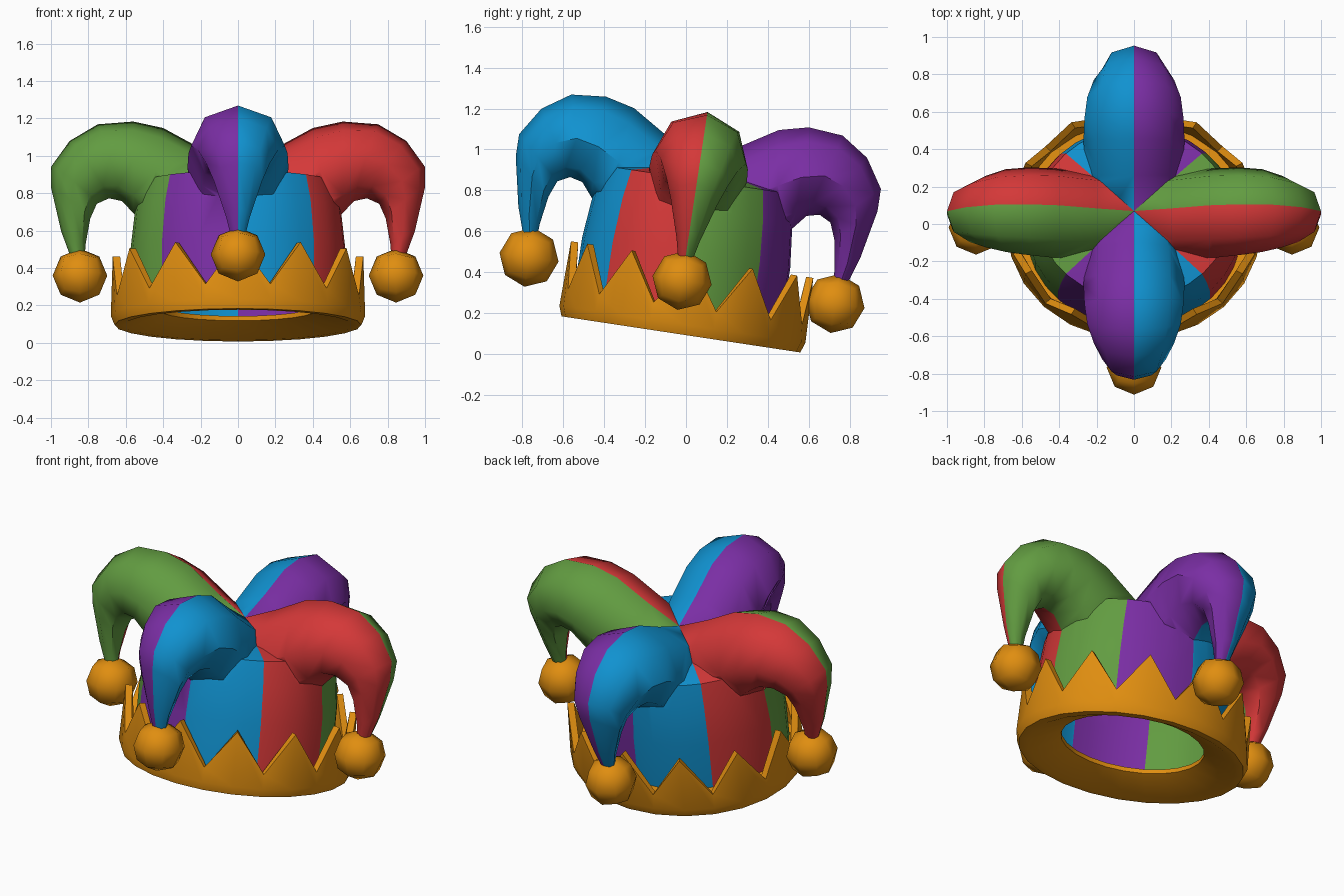
import bpy, bmesh, math
from mathutils import Matrix, Vector

if "Cube" in bpy.data.objects:
    bpy.data.objects.remove(bpy.data.objects["Cube"])

# Whole hat is tilted backwards and slightly narrower front to back
TILT = Matrix.Translation((0, -0.025, 0.095)) @ Matrix.Rotation(math.radians(-8.6), 4, 'X')
SQUASH = Matrix.Diagonal((1, 0.895, 1, 1))
SHIFT = Matrix.Translation((0, -0.034, 0))


def material(name, *rgb):
    m = bpy.data.materials.new(name)
    m.diffuse_color = [((c / 255 + 0.055) / 1.055) ** 2.4 for c in rgb] + [1]
    m.use_nodes = True
    m.node_tree.nodes["Principled BSDF"].inputs["Base Color"].default_value = m.diffuse_color
    return m


gold = material("gold", 224, 142, 16)
cloth = [material("green", 98, 156, 65), material("purple", 122, 46, 164),
         material("blue", 16, 146, 208), material("red", 212, 56, 56)]


def make(name, bm, mats):
    bmesh.ops.recalc_face_normals(bm, faces=bm.faces)
    me = bpy.data.meshes.new(name)
    bm.to_mesh(me)
    bm.free()
    for m in mats:
        me.materials.append(m)
    ob = bpy.data.objects.new(name, me)
    bpy.context.collection.objects.link(ob)
    return ob


def smooth(ob, angle):
    bpy.ops.object.select_all(action='DESELECT')
    ob.select_set(True)
    bpy.context.view_layer.objects.active = ob
    bpy.ops.object.shade_smooth_by_angle(angle=math.radians(angle))


def loft(rings, closed=False):
    """Skin a list of equal point rings; cap the ends unless closed."""
    bm = bmesh.new()
    vs = [[bm.verts.new(p) for p in r] for r in rings]
    n = len(vs[0])
    pairs = list(zip(vs, vs[1:])) + ([(vs[-1], vs[0])] if closed else [])
    for a, b in pairs:
        for i in range(n):
            j = (i + 1) % n
            bm.faces.new((a[i], a[j], b[j], b[i]))
    if not closed:
        bm.faces.new(vs[0])
        bm.faces.new(vs[-1])
    return bm


# Crown band: one profile per column, alternating tooth tip and valley
rings = []
for k in range(24):
    a = math.radians(15 * k - 90)
    top = 0.135 if k % 2 else 0.37
    profile = [(0.67, top), (0.68, 0.05), (0.66, 0), (0.61, 0), (0.42, 0.08),
               (0.42, 0.105), (0.625, 0.115), (0.63, top)]
    rings.append([(r * math.cos(a), r * math.sin(a), z) for r, z in profile])
band = make("crown_band", loft(rings, closed=True), [gold])
band.data.transform(TILT @ SQUASH)
smooth(band, 35)

# Cloth body: gently tapered drum with a low roof
body_profile = [(0.575, 0.1), (0.575, 0.4), (0.55, 0.62), (0.515, 0.76), (0.36, 0.785), (0.05, 0.8)]
body = make("body_part", loft([[(r * math.cos(math.tau * i / 32 + 0.02),
                                 r * math.sin(math.tau * i / 32 + 0.02), z)
                                for i in range(32)] for r, z in body_profile]), cloth)

# Horns: eight-sided tubes given by upper point, lower point, half width
STATIONS = [
    (-0.03, 0.84, -0.03, 0.42, 0.21), (0.20, 0.95, 0.28, 0.45, 0.26),
    (0.40, 1.06, 0.48, 0.52, 0.27), (0.56, 1.095, 0.56, 0.60, 0.265),
    (0.75, 1.08, 0.62, 0.665, 0.25), (0.90, 0.99, 0.69, 0.68, 0.215),
    (1.00, 0.85, 0.755, 0.65, 0.17), (1.00, 0.74, 0.79, 0.57, 0.13),
    (0.945, 0.50, 0.815, 0.43, 0.065), (0.89, 0.35, 0.82, 0.35, 0.035)]
rings = []
for ur, uz, lr, lz, b in STATIONS:
    c = Vector(((ur + lr) / 2, 0, (uz + lz) / 2))
    up = Vector((ur, 0, uz)) - c
    rings.append([c + up * math.cos(t) + Vector((0, b * math.sin(t), 0))
                  for t in (math.tau * i / 8 for i in range(8))])
helpers = []
for q in range(4):
    bm = loft(rings)
    bm.transform(Matrix.Rotation(q * math.pi / 2, 4, 'Z'))
    horn = make("horn_part", bm, cloth)
    horn.hide_render = True
    helpers.append(horn)
    mod = body.modifiers.new("join", 'BOOLEAN')
    mod.operation, mod.solver, mod.object = 'UNION', 'EXACT', horn

# Merge into one skin, open the bottom, cut into eight colour panels
merged = body.evaluated_get(bpy.context.evaluated_depsgraph_get())
bm = bmesh.new()
bm.from_mesh(merged.to_mesh())
for ob in helpers + [body]:
    bpy.data.objects.remove(ob)
bmesh.ops.delete(bm, geom=[f for f in bm.faces if all(v.co.z < 0.11 for v in f.verts)],
                 context='FACES_ONLY')
for k in range(4):
    a = k * math.pi / 4
    bmesh.ops.bisect_plane(bm, geom=bm.verts[:] + bm.edges[:] + bm.faces[:], dist=1e-4,
                           plane_co=(0, 0, 0), plane_no=(-math.sin(a), math.cos(a), 0))
for f in bm.faces:
    c = f.calc_center_median()
    octant = int((math.atan2(c.y, c.x) % math.tau) / (math.pi / 4))
    f.material_index = octant % 4
hat = make("cloth_hat", bm, cloth)
hat.data.transform(TILT @ SHIFT @ SQUASH)
smooth(hat, 50)

# Bells: rounded low-poly balls on the horn tips
for name, x, y in (("right", 0.845, 0), ("left", -0.845, 0), ("front", 0, -0.757), ("back", 0, 0.757)):
    bm = bmesh.new()
    bmesh.ops.create_cube(bm, size=1)
    bmesh.ops.subdivide_edges(bm, edges=bm.edges[:], cuts=1, use_grid_fill=True)
    for v in bm.verts:
        v.co = v.co.normalized() * 0.146
    bm.transform(TILT @ SHIFT @ Matrix.Translation((x, y, 0.262)))
    smooth(make(name + "_bell", bm, [gold]), 60)
